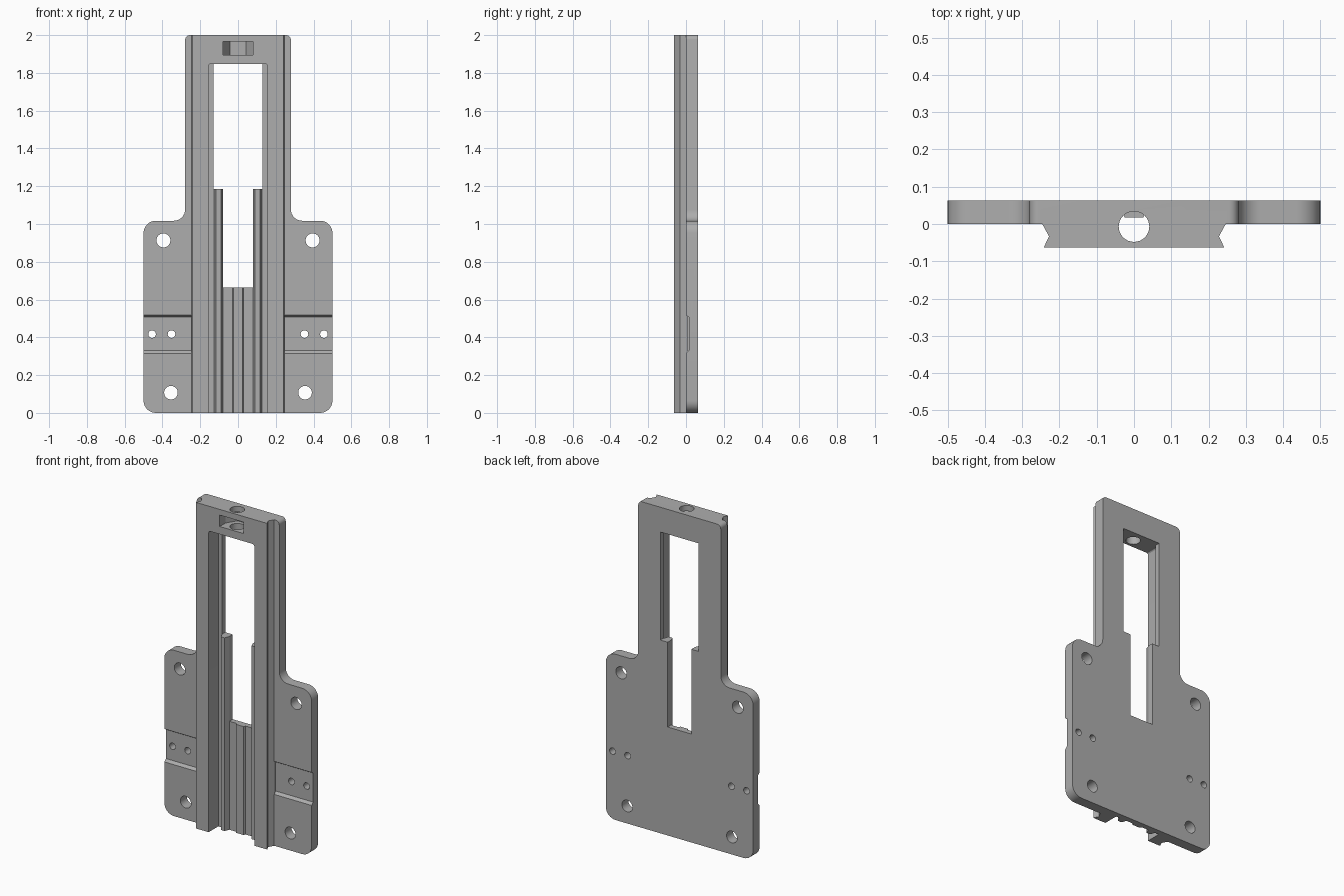
import bpy, bmesh, math
from mathutils import Vector

cube = bpy.data.objects.get("Cube")
if cube:
    bpy.data.objects.remove(cube)

grey = bpy.data.materials.new("machined_grey")
grey.use_nodes = True
COLOUR = (0.42, 0.42, 0.42, 1)
grey.diffuse_color = COLOUR
grey.node_tree.nodes["Principled BSDF"].inputs["Base Color"].default_value = COLOUR


def rounded(corners, steps=8):
    """Turn (u, v, radius) corners into an outline with tangent arcs."""
    out = []
    for i, (u, v, r) in enumerate(corners):
        p = Vector((u, v))
        if r == 0:
            out.append(p)
            continue
        a = (Vector(corners[i - 1][:2]) - p).normalized()
        b = (Vector(corners[(i + 1) % len(corners)][:2]) - p).normalized()
        centre = p + (a + b) * r
        for k in range(steps + 1):
            t = k / steps * math.pi / 2
            out.append(centre - b * r * math.cos(t) - a * r * math.sin(t))
    return out


def mirrored(half):
    """Complete a right-hand outline with its mirror image."""
    return list(half) + [(-c[0], *c[1:]) for c in reversed(half)]


def prism(name, outline, axis, lo, hi):
    """Extrude an outline along y (outline is x, z), z (x, y) or x (y, z)."""
    place = {"y": lambda p, d: (p[0], d, p[1]),
             "z": lambda p, d: (p[0], p[1], d),
             "x": lambda p, d: (d, p[0], p[1])}[axis]
    bm = bmesh.new()
    base = bm.faces.new([bm.verts.new(place(p, lo)) for p in outline])
    grown = bmesh.ops.extrude_face_region(bm, geom=[base])["geom"]
    shift = Vector(place((0, 0), hi - lo))
    bmesh.ops.translate(bm, vec=shift,
                        verts=[g for g in grown if isinstance(g, bmesh.types.BMVert)])
    bmesh.ops.recalc_face_normals(bm, faces=bm.faces)
    mesh = bpy.data.meshes.new(name)
    bm.to_mesh(mesh)
    bm.free()
    mesh.materials.append(grey)
    obj = bpy.data.objects.new(name, mesh)
    bpy.context.collection.objects.link(obj)
    return obj


def circle(u, v, r, n=32):
    return [(u + r * math.cos(2 * math.pi * k / n), v + r * math.sin(2 * math.pi * k / n))
            for k in range(n)]


def rect(u0, u1, v0, v1):
    return [(u0, v0), (u1, v0), (u1, v1), (u0, v1)]


def combine(target, tool, operation):
    tool.hide_render = True
    bpy.context.view_layer.objects.active = target
    mod = target.modifiers.new("combine", "BOOLEAN")
    mod.operation, mod.solver, mod.object = operation, "EXACT", tool
    bpy.ops.object.modifier_apply(modifier=mod.name)
    bpy.data.objects.remove(tool)


BACK, FRONT, FLOOR = 0.063, -0.063, 0.03

# Back plate: wide foot with a narrower neck
body = prism("slide_body", rounded(mirrored([
    (0.5, 0, 0.065), (0.5, 1.017, 0.065), (0.28, 1.017, 0.06), (0.28, 2, 0.025)])),
    "y", 0, BACK)

# Recessed bands with screw holes on both wings
for side in (-1, 1):
    band = prism("band_cutter", [(-0.02, 0.295), (0.015, 0.33), (0.015, 0.508), (-0.02, 0.53)],
                 "x", *sorted((side * 0.2, side * 0.6)))
    combine(body, band, "DIFFERENCE")

# Dovetail rail on the front
rail = prism("rail", mirrored([
    (0.242, FRONT), (0.228, -0.033), (0.246, 0), (0.246, 0.01)]), "z", 0, 2)
combine(body, rail, "UNION")

# Long front channel and stepped window
combine(body, prism("channel_cutter", rounded(mirrored([
    (0.155, -0.1, 0), (0.155, 1.848, 0.012)]), 3), "y", -0.1, FLOOR), "DIFFERENCE")
combine(body, prism("window_cutter", mirrored([
    (0.08, 0.665), (0.08, 1.185), (0.13, 1.185), (0.13, 1.848)]), "y", -0.1, 0.1), "DIFFERENCE")

# Hexagonal nut pocket and vertical screw bore
combine(body, prism("nut_cutter", mirrored([
    (0.08, -0.1), (0.08, -0.007), (0.042, 0.056)]), "z", 1.895, 1.965), "DIFFERENCE")
combine(body, prism("bore_cutter", circle(0, -0.007, 0.041), "z", 1.8, 2.1), "DIFFERENCE")

# Mounting holes through the wings
for side in (-1, 1):
    for x, z, r in [(0.395, 0.913, 0.037), (0.355, 0.107, 0.036),
                    (0.352, 0.417, 0.02), (0.455, 0.417, 0.02)]:
        combine(body, prism("hole_cutter", circle(side * x, z, r), "y", -0.1, 0.1), "DIFFERENCE")

# Guide ribs in the channel
parts = [body]
for side, word in ((-1, "right"), (1, "left")):
    parts.append(prism(word + "_guide_rib", [
        (side * 0.128, FLOOR), (side * 0.117, 0), (side * 0.091, 0), (side * 0.08, FLOOR)],
        "z", 0, 1.185))

# Low central ridge
parts.append(prism("centre_ridge", mirrored([(0.03, FLOOR), (0.025, 0.018)]), "z", 0, 0.665))

bpy.ops.object.select_all(action="DESELECT")
for part in parts:
    part.select_set(True)
bpy.context.view_layer.objects.active = body
bpy.ops.object.shade_smooth_by_angle(angle=math.radians(25))
